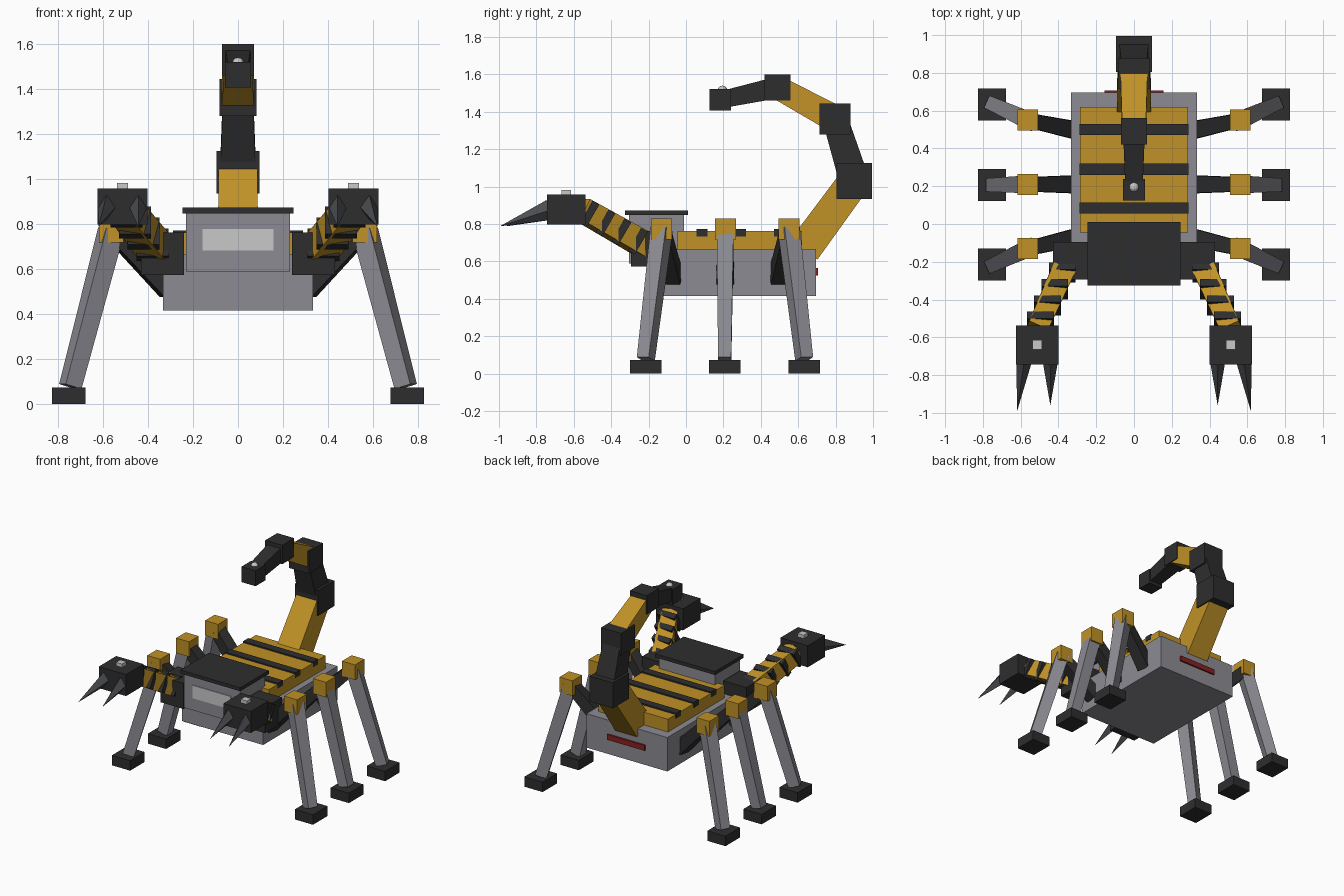
import bpy, bmesh
from mathutils import Vector, Matrix

cube = bpy.data.objects.get("Cube")
if cube:
    bpy.data.objects.remove(cube, do_unlink=True)


def material(name, rgb):
    m = bpy.data.materials.new(name)
    m.use_nodes = True
    col = (*rgb, 1.0)
    m.diffuse_color = col
    for n in m.node_tree.nodes:
        if n.type == 'BSDF_PRINCIPLED':
            n.inputs["Base Color"].default_value = col
    return m


YELLOW = material("amber_yellow", (0.53, 0.285, 0.02))
BLACK = material("charcoal_black", (0.027, 0.027, 0.028))
GREY = material("steel_grey", (0.26, 0.26, 0.29))
DARK = material("gunmetal", (0.07, 0.074, 0.082))
PALE = material("pale_glass", (0.58, 0.58, 0.58))
RED = material("lamp_red", (0.24, 0.015, 0.015))


def finish(name, bm, mat):
    bmesh.ops.recalc_face_normals(bm, faces=bm.faces)
    me = bpy.data.meshes.new(name)
    bm.to_mesh(me)
    bm.free()
    me.materials.append(mat)
    ob = bpy.data.objects.new(name, me)
    bpy.context.collection.objects.link(ob)
    return ob


def box(name, centre, size, mat, tilt=0.0):
    bm = bmesh.new()
    bmesh.ops.create_cube(bm, size=1, matrix=Matrix.Translation(centre)
                          @ Matrix.Rotation(tilt, 4, 'X') @ Matrix.Diagonal((*size, 1)))
    return finish(name, bm, mat)


def span(name, x, y, z, mat):
    """Box given by its lower and upper limits on each axis."""
    lims = (x, y, z)
    return box(name, [(a + b) / 2 for a, b in lims], [b - a for a, b in lims], mat)


def beam(name, start, end, w0, w1, mat, diamond=False):
    """Four-sided tapered bar; w is (width, height); a zero end makes a spike."""
    p, q = Vector(start), Vector(end)
    d = (q - p).normalized()
    side = d.cross(Vector((0, 0, 1))).normalized()
    up = side.cross(d)
    signs = [(1, 0), (0, 1), (-1, 0), (0, -1)] if diamond else [(1, 1), (-1, 1), (-1, -1), (1, -1)]
    bm = bmesh.new()
    rings = []
    for c, w in ((p, w0), (q, w1)):
        if w[0] == 0:
            rings.append([bm.verts.new(c)] * 4)
        else:
            rings.append([bm.verts.new(c + side * (a * w[0] / 2) + up * (b * w[1] / 2)) for a, b in signs])
    lo, hi = rings
    bm.faces.new(lo)
    for i in range(4):
        j = (i + 1) % 4
        bm.faces.new((lo[i], lo[j], hi[i]) if w1[0] == 0 else (lo[i], lo[j], hi[j], hi[i]))
    if w1[0]:
        bm.faces.new(hi)
    return finish(name, bm, mat)


# Body and striped deck
span("body", (-0.333, 0.333), (-0.18, 0.695), (0.415, 0.667), GREY)
span("deck", (-0.286, 0.286), (-0.045, 0.62), (0.66, 0.762), YELLOW)
for i, y in enumerate((0.085, 0.29, 0.5)):
    box(f"deck_stripe_{i + 1}", (0, y, 0.752), (0.576, 0.06, 0.04), BLACK)
span("tail_lamp", (-0.155, 0.155), (0.69, 0.707), (0.525, 0.565), RED)

# Head
span("head", (-0.23, 0.23), (-0.305, -0.01), (0.59, 0.85), GREY)
span("head_lid", (-0.246, 0.246), (-0.325, 0.01), (0.847, 0.873), BLACK)
span("head_window", (-0.157, 0.157), (-0.311, -0.303), (0.682, 0.778), PALE)

# Tail: joints as (y, z, size), linked by tapered bars
joints = [(0.63, 0.663, 0), (0.9, 1.03, 0.19), (0.797, 1.362, 0.165),
          (0.49, 1.53, 0.14), (0.182, 1.463, 0.115)]
bars = [(0.18, 0.17, YELLOW), (0.16, 0.135, BLACK), (0.145, 0.125, YELLOW), (0.115, 0.09, BLACK)]
for i, (w0, w1, mat) in enumerate(bars):
    (y0, z0, _), (y1, z1, s) = joints[i], joints[i + 1]
    beam(f"tail_bar_{i + 1}", (0, y0, z0), (0, y1, z1), (w0, w0), (w1, w1), mat)
    box(f"tail_joint_{i + 1}", (0, y1, z1), (s, s, s), BLACK)
bm = bmesh.new()
bmesh.ops.create_uvsphere(bm, u_segments=10, v_segments=6, radius=0.027,
                          matrix=Matrix.Translation((0, 0.195, 1.513)))
finish("tail_tip_light", bm, PALE)

for side, sx in (("left", 1), ("right", -1)):
    # Legs: y at hip, knee and foot
    for pos, hip, knee, foot in (("front", -0.07, -0.13, -0.215), ("middle", 0.21, 0.21, 0.207),
                                 ("rear", 0.495, 0.55, 0.632)):
        tag = f"{side}_{pos}"
        k = (sx * 0.563, knee, 0.773)
        beam(f"{tag}_upper_leg", (sx * 0.305, hip, 0.51), k, (0.095, 0.095), (0.075, 0.075), BLACK)
        beam(f"{tag}_lower_leg", k, (sx * 0.745, foot, 0.078), (0.09, 0.09), (0.07, 0.08), GREY)
        box(f"{tag}_knee", k, (0.107, 0.112, 0.112), YELLOW)
        box(f"{tag}_foot", (sx * 0.752, foot, 0.037), (0.15, 0.17, 0.074), BLACK)

    # Shoulder and banded arm
    box(f"{side}_shoulder", (sx * 0.335, -0.195, 0.668), (0.19, 0.2, 0.19), BLACK)
    a, b = Vector((sx * 0.35, -0.19, 0.67)), Vector((sx * 0.515, -0.56, 0.88))
    beam(f"{side}_arm", a, b, (0.125, 0.13), (0.11, 0.12), YELLOW)
    for i, t in enumerate((0.18, 0.42, 0.65, 0.88)):
        box(f"{side}_arm_band_{i + 1}", a.lerp(b, t), (0.142, 0.042, 0.14), BLACK, tilt=-0.52)

    # Claw with two spikes and a light
    box(f"{side}_claw", (sx * 0.513, -0.64, 0.877), (0.224, 0.205, 0.16), BLACK)
    box(f"{side}_claw_light", (sx * 0.513, -0.64, 0.966), (0.05, 0.05, 0.032), PALE)
    for kind, x, tip, reach in (("outer", 0.582, 0.62, -0.995), ("inner", 0.443, 0.443, -0.96)):
        beam(f"{side}_{kind}_pincer", (sx * x, -0.73, 0.875), (sx * tip, reach, 0.788),
             (0.08, 0.11), (0, 0), DARK, diamond=True)
